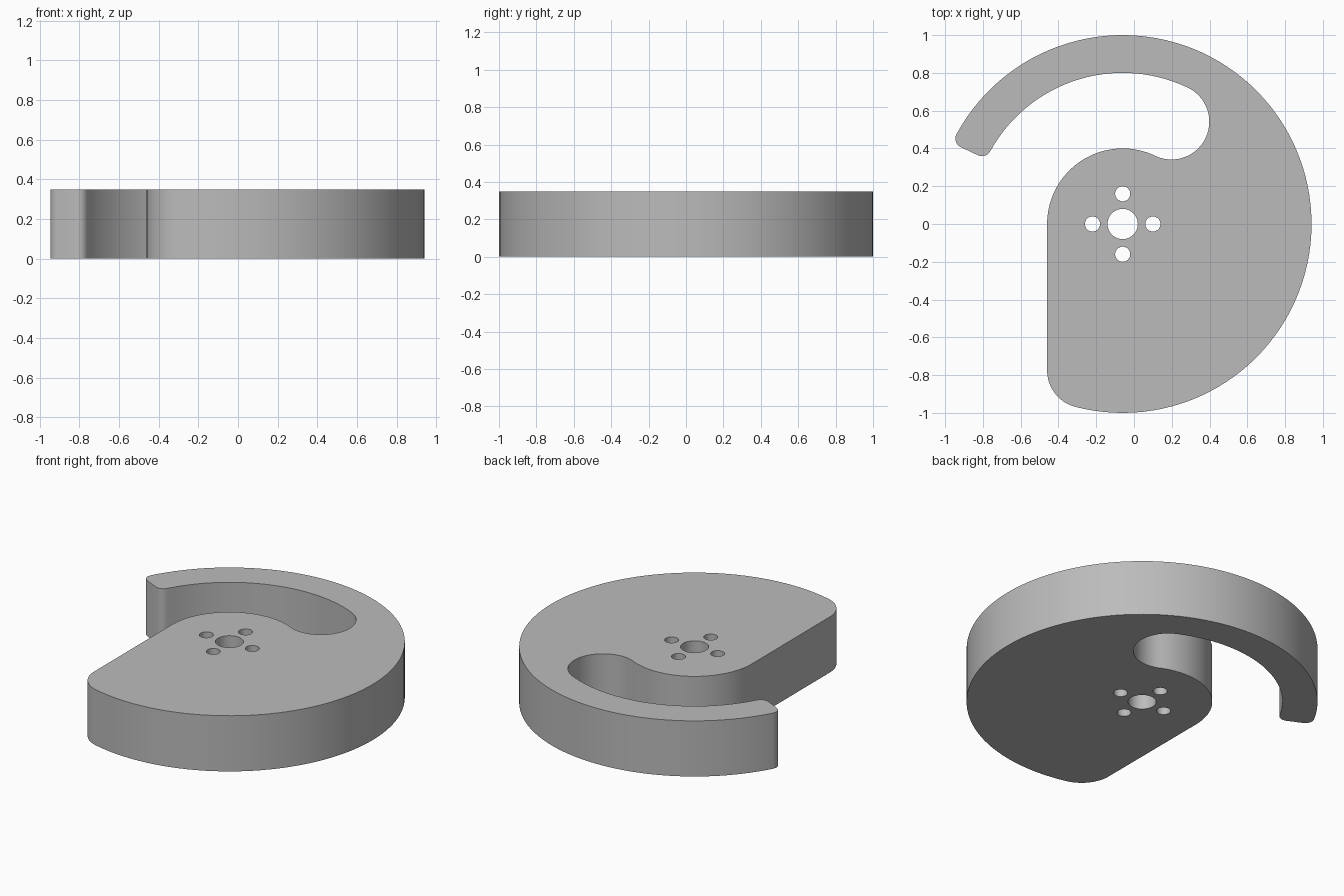
import bpy
import bmesh
from math import sin, cos, radians, degrees, asin, atan2, sqrt, ceil
from mathutils import Vector

HEIGHT = 0.35
AXIS = Vector((-0.06, 0.0))            # shared centre of hub, arm and rim
RIM, ARM_INNER, HUB = 1.0, 0.8, 0.4    # concentric radii
POCKET_ANGLE, TIP_ANGLE = 64.5, 154.6
TIP_ROUND, CORNER_ROUND = 0.05, 0.2

old = bpy.data.objects.get("Cube")
if old:
    bpy.data.objects.remove(old, do_unlink=True)


def polar(radius, angle):
    return AXIS + radius * Vector((cos(radians(angle)), sin(radians(angle))))


def arc(center, radius, start, end, step=3):
    """Points along an arc, angles in degrees, either direction."""
    n = max(4, ceil(abs(end - start) / step))
    angles = [radians(start + (end - start) * i / n) for i in range(n + 1)]
    return [center + radius * Vector((cos(a), sin(a))) for a in angles]


def add_loop(curve, points):
    clean = [p for i, p in enumerate(points) if (p - points[i - 1]).length > 1e-5]
    spline = curve.splines.new("POLY")
    spline.points.add(len(clean) - 1)
    for target, p in zip(spline.points, clean):
        target.co = (p.x, p.y, 0, 1)
    spline.use_cyclic_u = True


# Tangent points of the rounded arm tip and of the rounded lower corner
outer_r, inner_r = RIM - TIP_ROUND, ARM_INNER + TIP_ROUND
outer_tip = TIP_ANGLE - degrees(asin(TIP_ROUND / outer_r))
inner_tip = TIP_ANGLE - degrees(asin(TIP_ROUND / inner_r))
corner_x = CORNER_ROUND - HUB
corner_y = -sqrt((RIM - CORNER_ROUND) ** 2 - corner_x ** 2)
corner_angle = degrees(atan2(corner_y, corner_x))
mid_r = (HUB + ARM_INNER) / 2

# Outline: hub, pocket end, inside of arm, tip, rim, lower corner
outline = arc(AXIS, HUB, 180, POCKET_ANGLE)
outline += arc(polar(mid_r, POCKET_ANGLE), mid_r - HUB, POCKET_ANGLE + 180, POCKET_ANGLE + 360)
outline += arc(AXIS, ARM_INNER, POCKET_ANGLE, inner_tip)
outline += arc(polar(inner_r, inner_tip), TIP_ROUND, inner_tip + 180, TIP_ANGLE + 90, 12)
outline += arc(polar(outer_r, outer_tip), TIP_ROUND, TIP_ANGLE + 90, outer_tip, 12)
outline += arc(AXIS, RIM, outer_tip, corner_angle)
outline += arc(AXIS + Vector((corner_x, corner_y)), CORNER_ROUND, corner_angle, -180)

curve = bpy.data.curves.new("cam_profile", "CURVE")
curve.dimensions = "2D"
curve.fill_mode = "BOTH"
curve.extrude = HEIGHT / 2
add_loop(curve, outline)

# Shaft hole and four bolt holes
add_loop(curve, arc(AXIS, 0.08, 0, 360, 7.5))
for angle in range(0, 360, 90):
    add_loop(curve, arc(polar(0.16, angle), 0.04, 0, 360, 10))

# Turn the filled profile into a solid plate standing on the ground
profile = bpy.data.objects.new("cam_profile", curve)
bpy.context.collection.objects.link(profile)
bpy.context.view_layer.update()
mesh = bpy.data.meshes.new_from_object(
    profile.evaluated_get(bpy.context.evaluated_depsgraph_get()))
bpy.data.objects.remove(profile, do_unlink=True)

bm = bmesh.new()
bm.from_mesh(mesh)
bmesh.ops.remove_doubles(bm, verts=bm.verts, dist=1e-5)
bmesh.ops.translate(bm, verts=bm.verts, vec=(0, 0, HEIGHT / 2))
bmesh.ops.recalc_face_normals(bm, faces=bm.faces)
bm.to_mesh(mesh)
bm.free()

mesh.name = "cam_plate"
plate = bpy.data.objects.new("cam_plate", mesh)
bpy.context.collection.objects.link(plate)

# Plain grey material
grey = bpy.data.materials.new("plain_grey")
grey.use_nodes = True
colour = (0.5, 0.5, 0.5, 1)
grey.diffuse_color = colour
grey.node_tree.nodes["Principled BSDF"].inputs["Base Color"].default_value = colour
mesh.materials.clear()
mesh.materials.append(grey)

bpy.ops.object.select_all(action="DESELECT")
plate.select_set(True)
bpy.context.view_layer.objects.active = plate
bpy.ops.object.shade_smooth_by_angle(angle=radians(30))
